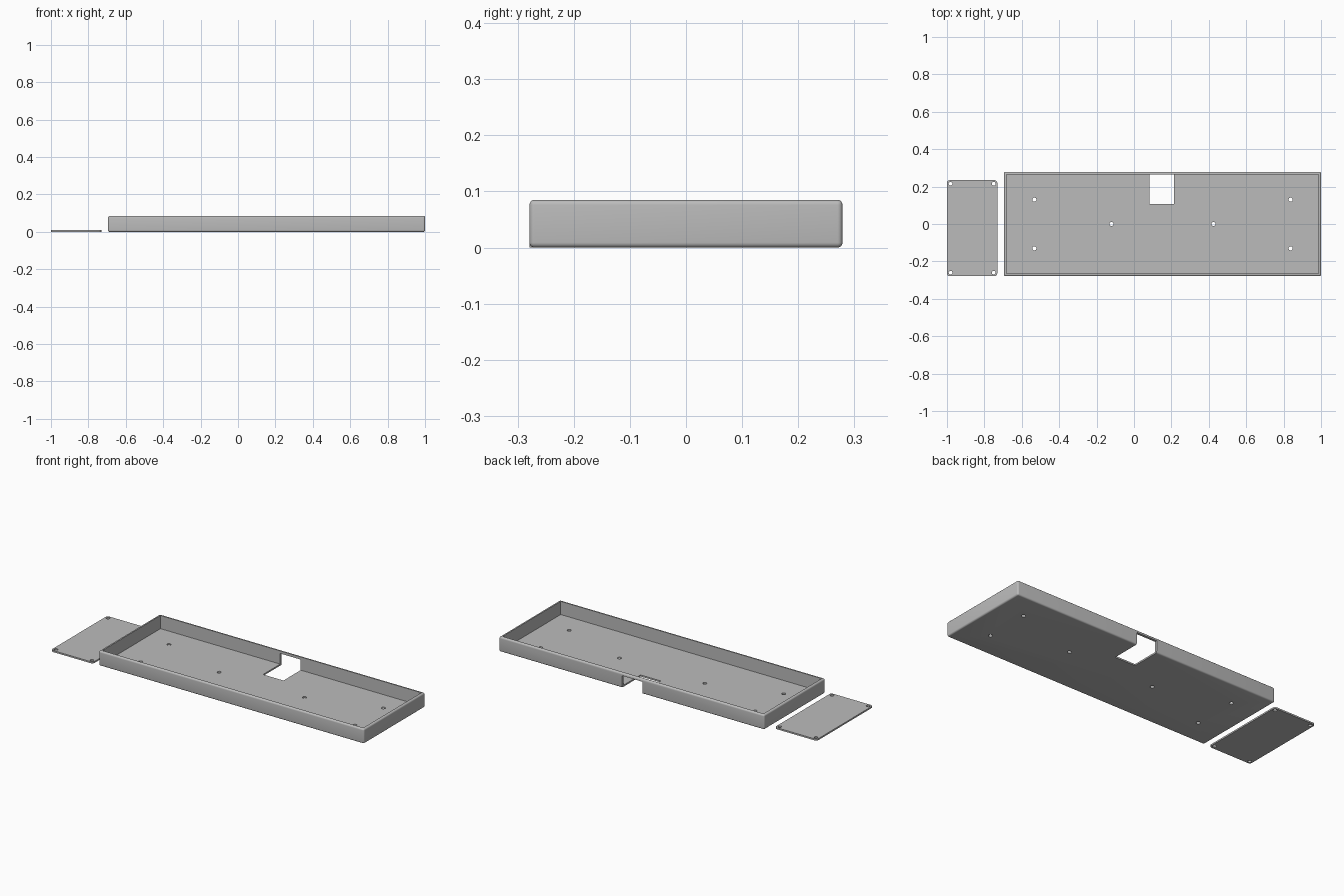
import bpy, bmesh, math

cube = bpy.data.objects.get("Cube")
if cube:
    bpy.data.objects.remove(cube, do_unlink=True)

grey = bpy.data.materials.new("light grey")
grey.use_nodes = True
colour = (0.5, 0.5, 0.5, 1)
grey.diffuse_color = colour
grey.node_tree.nodes["Principled BSDF"].inputs["Base Color"].default_value = colour


def box(name, x, y, z, round_edges=0.0, round_all=False):
    """Box from ranges, with rounded vertical edges or all edges rounded."""
    bm = bmesh.new()
    bmesh.ops.create_cube(bm, size=1)
    for v in bm.verts:
        for axis, (low, high) in enumerate((x, y, z)):
            v.co[axis] = high if v.co[axis] > 0 else low
    if round_edges:
        edges = [e for e in bm.edges if round_all
                 or abs(e.verts[0].co.z - e.verts[1].co.z) > 1e-4]
        bmesh.ops.bevel(bm, geom=edges, offset=round_edges, segments=5,
                        profile=0.5, affect='EDGES')
    return finish(name, bm)


def finish(name, bm):
    mesh = bpy.data.meshes.new(name)
    bm.to_mesh(mesh)
    bm.free()
    obj = bpy.data.objects.new(name, mesh)
    bpy.context.collection.objects.link(obj)
    mesh.materials.append(grey)
    return obj


def drill(name, x, y, radius):
    """Upright cylinder used as a screw hole cutter."""
    bm = bmesh.new()
    bmesh.ops.create_cone(bm, cap_ends=True, segments=24, radius1=radius,
                          radius2=radius, depth=0.08)
    obj = finish(name, bm)
    obj.location = (x, y, 0)
    return obj


def cut(obj, cutters):
    for cutter in cutters:
        mod = obj.modifiers.new("cut", 'BOOLEAN')
        mod.operation = 'DIFFERENCE'
        mod.solver = 'EXACT'
        mod.object = cutter
    bpy.context.view_layer.update()
    graph = bpy.context.evaluated_depsgraph_get()
    mesh = bpy.data.meshes.new_from_object(obj.evaluated_get(graph))
    obj.modifiers.clear()
    obj.data = mesh
    for cutter in cutters:
        bpy.data.objects.remove(cutter, do_unlink=True)
    bpy.ops.object.select_all(action='DESELECT')
    obj.select_set(True)
    bpy.context.view_layer.objects.active = obj
    bpy.ops.object.shade_smooth_by_angle(angle=math.radians(30))


# Open tray with rounded outer edges
left, right, depth, height = -0.695, 1.0, 0.279, 0.085
wall, floor = 0.014, 0.009
middle = (left + right) / 2
tray = box("tray", (left, right), (-depth, depth), (0, height), 0.009, True)
cavity = box("cavity_cutter", (left + wall, right - wall),
             (wall - depth, depth - wall), (floor, 0.2))

# Cable opening through the floor and the lower back wall
opening = box("opening_cutter", (0.084, 0.215), (0.108, depth - wall), (-0.1, 0.07))
slot = box("slot_cutter", (0.084, 0.215), (depth - 0.03, 0.4), (-0.1, 0.07))

# Six screw holes in the tray floor
spots = [(sx * 0.685, sy * 0.13) for sx in (-1, 1) for sy in (-1, 1)]
spots += [(-0.273, 0), (0.273, 0)]
holes = [drill("hole_cutter", middle + x, y, 0.011) for x, y in spots]
cut(tray, [cavity, opening, slot] + holes)

# Separate flat cover with a screw hole in each corner
cover = box("cover_plate", (-1.0, -0.731), (-depth, 0.234), (0, 0.009), 0.014)
holes = [drill("hole_cutter", x, y, 0.01)
         for x in (-0.981, -0.75) for y in (-0.26, 0.215)]
cut(cover, holes)
